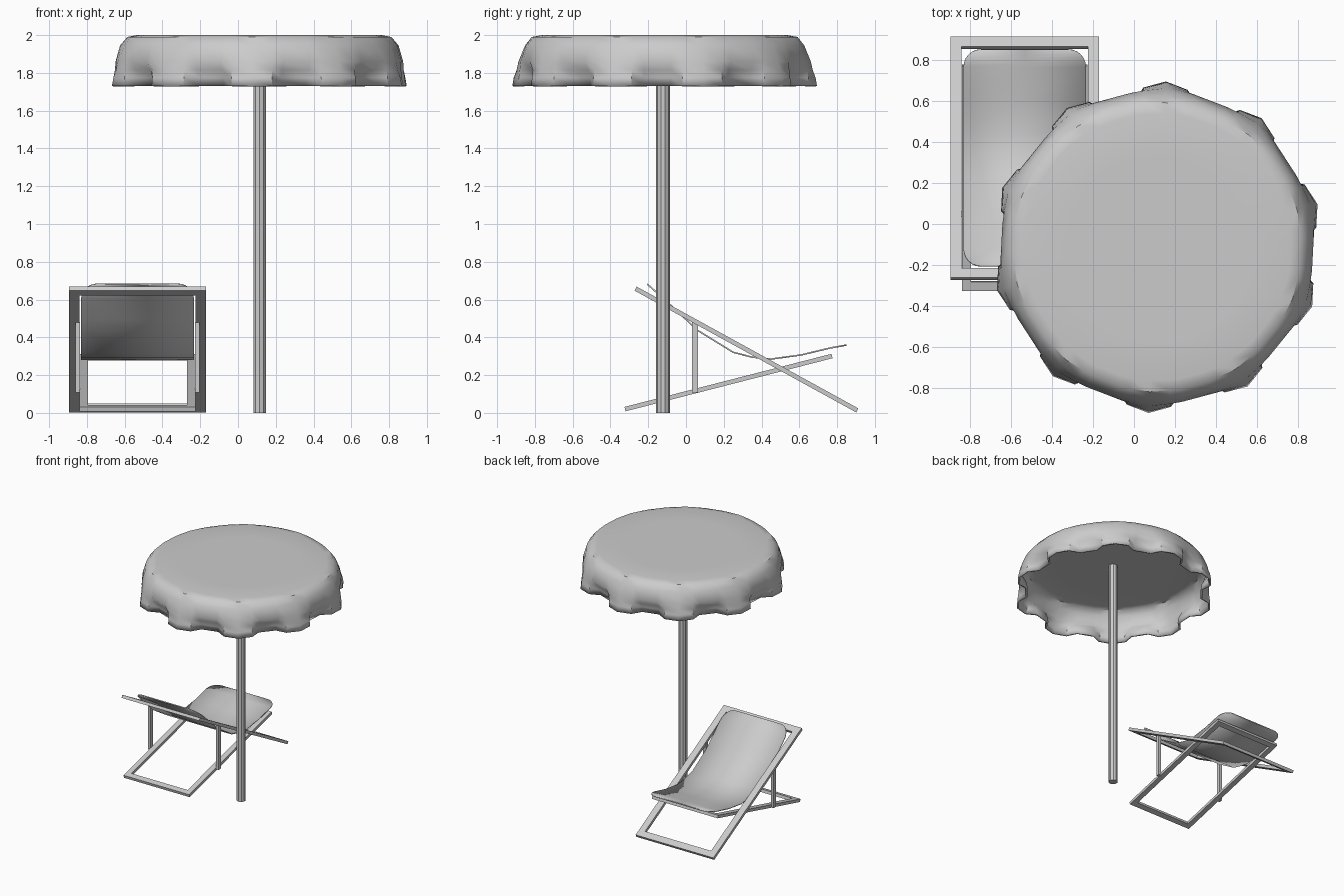
import bpy, bmesh, math
from mathutils import Vector

if "Cube" in bpy.data.objects:
    bpy.data.objects.remove(bpy.data.objects["Cube"])


def make(name, verts, faces, thickness=0.0, offset=0.0, smooth=None):
    mesh = bpy.data.meshes.new(name)
    mesh.from_pydata([tuple(v) for v in verts], [], faces)
    bm = bmesh.new()
    bm.from_mesh(mesh)
    bmesh.ops.recalc_face_normals(bm, faces=bm.faces)
    bm.to_mesh(mesh)
    bm.free()
    ob = bpy.data.objects.new(name, mesh)
    bpy.context.collection.objects.link(ob)
    if thickness:
        mod = ob.modifiers.new("thickness", 'SOLIDIFY')
        mod.thickness, mod.offset = thickness, offset
    if smooth:
        bpy.ops.object.select_all(action='DESELECT')
        ob.select_set(True)
        bpy.context.view_layer.objects.active = ob
        bpy.ops.object.shade_smooth_by_angle(angle=math.radians(smooth))
    return ob


def box(name, lo, hi):
    bpy.ops.mesh.primitive_cube_add(size=1, location=[(a + b) / 2 for a, b in zip(lo, hi)])
    ob = bpy.context.object
    ob.name = name
    ob.scale = [b - a for a, b in zip(lo, hi)]
    return ob


# Parasol pole
PX, PY = 0.115, -0.122
bpy.ops.mesh.primitive_cylinder_add(vertices=10, radius=0.036, depth=1.985,
                                    location=(PX, PY, 0.9925))
bpy.context.object.name = "parasol_pole"

# Parasol canopy: ten pointed flutes with recesses between them
CX, CY = 0.113, -0.113
STEPS = [0, 8, 12.5, 23.5, 28]          # degrees within one flute
KIND = [0, 1, 2, 2, 1]                  # tip, shoulder, recess
RINGS = [((0.45, 0.45, 0.45), 2.0), ((0.65, 0.65, 0.65), 2.0),
         ((0.705, 0.70, 0.70), 1.99), ((0.74, 0.738, 0.738), 1.945),
         ((0.775, 0.765, 0.762), 1.86), ((0.785, 0.77, 0.735), 1.815),
         ((0.80, 0.775, 0.715), 1.775), ((0.808, 0.78, 0.708), 1.73)]
angles = [(math.radians(87 + 36 * i + s), k) for i in range(10) for s, k in zip(STEPS, KIND)]
n = len(angles)
verts = [(CX + r[k] * math.cos(a), CY + r[k] * math.sin(a), z)
         for r, z in RINGS for a, k in angles]
faces = [(j * n + i, j * n + (i + 1) % n, (j + 1) * n + (i + 1) % n, (j + 1) * n + i)
         for j in range(len(RINGS) - 1) for i in range(n)]
faces.append(tuple(range(n)))
make("parasol_canopy", verts, faces, 0.016, -1, 40)

# Deck chair frames: sloping rectangular rings
CHX = -0.532


def frame(name, p0, p1, half, bar, thick):
    a, b = Vector((CHX, *p0)), Vector((CHX, *p1))
    d = (b - a).normalized()
    up = Vector((1, 0, 0)).cross(d)
    x = Vector((1, 0, 0))
    vs = []
    for t in (-thick / 2, thick / 2):
        for inset in (0, bar):
            h = half - inset
            s, e = a + d * inset + up * t, b - d * inset + up * t
            vs += [s - x * h, s + x * h, e + x * h, e - x * h]
    fs = []
    for i in range(4):
        k = (i + 1) % 4
        fs += [(i, k, 4 + k, 4 + i), (8 + i, 8 + k, 12 + k, 12 + i),
               (i, k, 8 + k, 8 + i), (4 + i, 4 + k, 12 + k, 12 + i)]
    make(name, vs, fs)


frame("chair_back_frame", (-0.267, 0.658), (0.907, 0.013), 0.362, 0.055, 0.024)
frame("chair_base_frame", (-0.323, 0.020), (0.773, 0.301), 0.306, 0.045, 0.024)

# Upright struts joining both frames
for side, s in (("left", -1), ("right", 1)):
    xs = sorted((CHX + s * 0.304, CHX + s * 0.328))
    box("chair_strut_" + side, (xs[0], 0.033, 0.108), (xs[1], 0.063, 0.482))

# Sling seat: sagging sheet with rounded corners
PROFILE = [(-0.205, 0.682), (-0.10, 0.588), (0.0, 0.495), (0.06, 0.438), (0.25, 0.321),
           (0.35, 0.295), (0.45, 0.285), (0.61, 0.307), (0.73, 0.338), (0.85, 0.359)]
Y0, Y1, HALF, R = PROFILE[0][0], PROFILE[-1][0], 0.298, 0.085


def sag(y):
    for (ya, za), (yb, zb) in zip(PROFILE, PROFILE[1:]):
        if y <= yb + 1e-6:
            return za + (zb - za) * (y - ya) / (yb - ya)


corner = [R * (1 - math.cos(math.radians(15 * i))) for i in range(7)]
rows = sorted([Y0 + c for c in corner] + [Y1 - c for c in corner]
              + [p[0] for p in PROFILE[2:-2]])
verts, faces = [], []
for y in rows:
    e = max(0.0, R - min(y - Y0, Y1 - y))
    h = HALF - R + math.sqrt(max(0.0, R * R - e * e))
    verts += [(CHX + h * u, y, sag(y)) for u in (-1, 0, 1)]
for j in range(len(rows) - 1):
    for i in (0, 1):
        a = j * 3 + i
        faces.append((a, a + 1, a + 4, a + 3))
make("chair_sling", verts, faces, 0.008, 0, 35)
